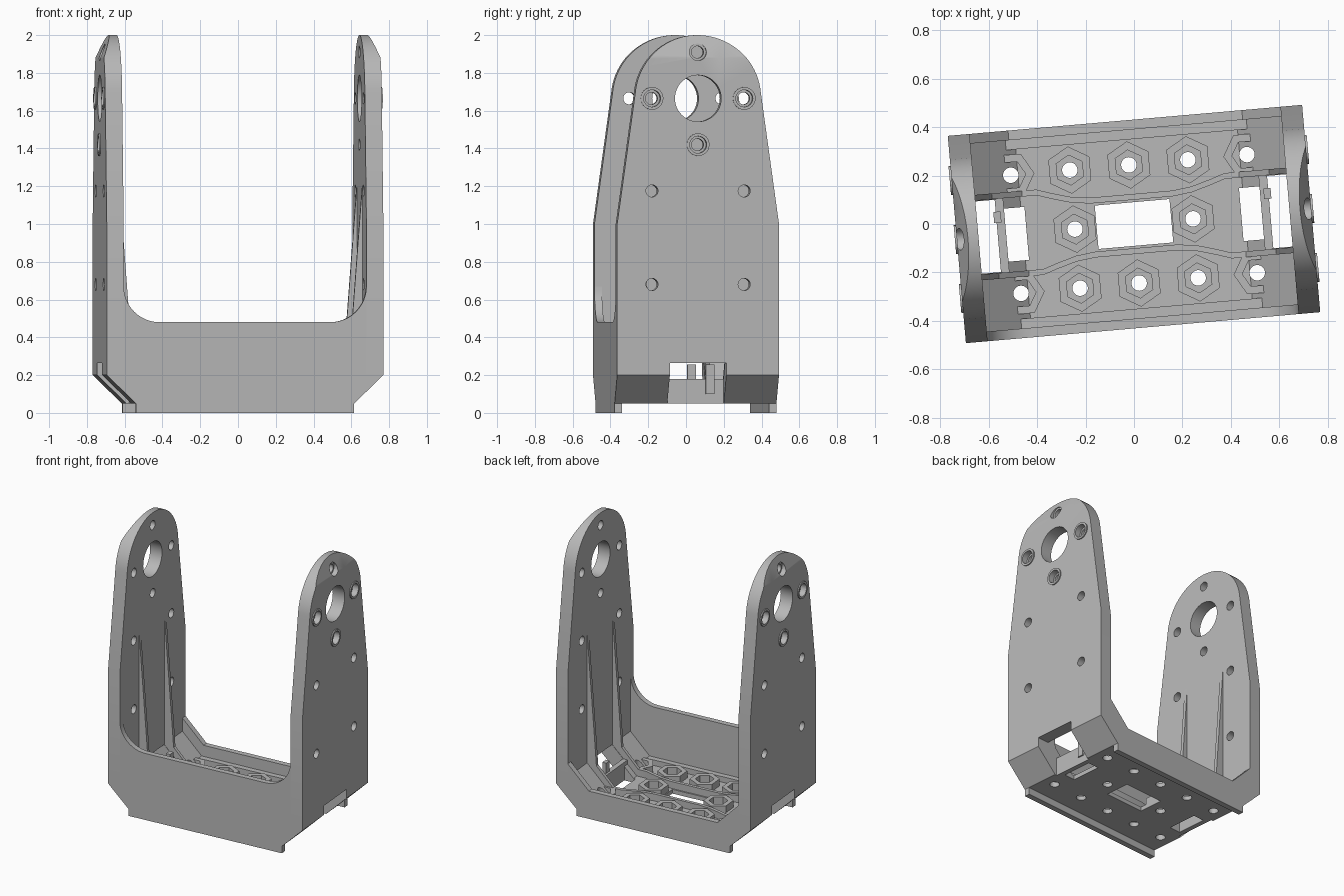
import bpy, bmesh, math
from mathutils import Matrix, Vector

cube = bpy.data.objects.get("Cube")
if cube:
    bpy.data.objects.remove(cube, do_unlink=True)

grey = bpy.data.materials.new("plain grey")
grey.use_nodes = True
GREY = (0.48, 0.48, 0.48, 1)
grey.diffuse_color = GREY
grey.node_tree.nodes["Principled BSDF"].inputs["Base Color"].default_value = GREY

parts = []
U, INNER, V = 0.735, 0.645, 0.43      # outer and inner plate faces, half depth
WALL = 0.39                           # inner face of the long walls
PITCH = 0.245                         # hole spacing


def make(name, bm, keep=True):
    bmesh.ops.recalc_face_normals(bm, faces=bm.faces)
    mesh = bpy.data.meshes.new(name)
    bm.to_mesh(mesh)
    bm.free()
    ob = bpy.data.objects.new(name, mesh)
    bpy.context.collection.objects.link(ob)
    mesh.materials.append(grey)
    if keep:
        parts.append(ob)
    return ob


def prism(bm, profile, axis, lo, hi):
    """Extrude a 2D profile along an axis from lo to hi."""
    def place(p, d):
        return {"x": (d, p[0], p[1]), "y": (p[0], d, p[1]), "z": (p[0], p[1], d)}[axis]
    face = bm.faces.new([bm.verts.new(place(p, lo)) for p in profile])
    ext = bmesh.ops.extrude_face_region(bm, geom=[face])["geom"]
    step = Vector(place((0, 0), hi - lo))
    bmesh.ops.translate(bm, vec=step, verts=[g for g in ext if isinstance(g, bmesh.types.BMVert)])


def ring(cx, cy, r, n=32, start=0.0, sweep=math.tau, closed=True):
    count = n if closed else n + 1
    return [(cx + r * math.cos(start + sweep * i / n), cy + r * math.sin(start + sweep * i / n))
            for i in range(count)]


def rect(a0, b0, a1, b1):
    return [(a0, b0), (a1, b0), (a1, b1), (a0, b1)]


def tube(bm, outer, inner, axis, lo, hi):
    """Hollow prism between two outlines of equal length."""
    n = len(outer)
    for i in range(n):
        j = (i + 1) % n
        prism(bm, [outer[i], outer[j], inner[j], inner[i]], axis, lo, hi)
    bmesh.ops.remove_doubles(bm, verts=bm.verts, dist=1e-5)
    seen = {}
    for f in bm.faces:
        seen.setdefault(frozenset(f.verts), []).append(f)
    bmesh.ops.delete(bm, geom=[f for fs in seen.values() if len(fs) > 1 for f in fs], context="FACES")


def cut(ob, shapes):
    """Subtract prisms (profile, axis, lo, hi) one after another."""
    cutters = []
    for k, s in enumerate(shapes):
        bm = bmesh.new()
        prism(bm, *s)
        c = make("cutter", bm, keep=False)
        c.hide_render = True
        cutters.append(c)
        m = ob.modifiers.new("cut", "BOOLEAN")
        m.operation, m.solver, m.object = "DIFFERENCE", "EXACT", c
    bpy.context.view_layer.update()
    mesh = bpy.data.meshes.new_from_object(ob.evaluated_get(bpy.context.evaluated_depsgraph_get()))
    ob.modifiers.clear()
    ob.data = mesh
    for c in cutters:
        bpy.data.objects.remove(c, do_unlink=True)


# Tall end plates with a rounded top, sloped crown and bearing holes
R, ZC = 0.335, 1.665
HALF_SLOT = 0.15
bolts = [(0, ZC + PITCH), (0, ZC - PITCH), (PITCH, ZC), (-PITCH, ZC)]
for side, label in ((1, "left"), (-1, "right")):
    lo, hi = sorted((side * INNER, side * U))
    bm = bmesh.new()
    outline = [(-V, 0.2), (V, 0.2), (V, 1.0)] + ring(0, ZC, R, 40, 0.08, math.pi - 0.16, False) + [(-V, 1.0)]
    prism(bm, outline, "x", lo, hi)
    plate = make(label + "_end_plate", bm)
    shapes = [(ring(0, ZC, 0.123, 48), "x", lo - 0.1, hi + 0.1)]
    small = bolts + [(s * PITCH, z) for s in (1, -1) for z in (0.68, 1.175)]
    shapes += [(ring(y, z, 0.032, 24), "x", lo - 0.1, hi + 0.1) for y, z in small]
    bore = sorted((side * (U - 0.035), side * (U + 0.1)))
    shapes += [(ring(y, z, 0.045, 24), "x", *bore) for y, z in bolts]
    shapes.append((rect(-HALF_SLOT, 0.1, HALF_SLOT, 0.265), "x", lo - 0.1, hi + 0.1))
    crown = [(side * U, 1.88), (side * 0.685, 2.01), (side * 0.685, 2.2), (side * 0.9, 2.2), (side * 0.9, 1.88)]
    shapes.append((crown, "y", -0.6, 0.6))
    cut(plate, shapes)

    # Raised collars around the bolt holes
    for y, z in bolts[1:]:
        bm = bmesh.new()
        ends = sorted((side * (U - 0.002), side * (U + 0.008)))
        tube(bm, ring(y, z, 0.06, 24), ring(y, z, 0.045, 24), "x", *ends)
        make(label + "_bolt_collar", bm)

    # Tapered stiffening ribs inside the plate
    for s in (1, -1):
        bm = bmesh.new()
        rib = [(INNER, 1.2), (INNER, 0.2), (0.53, 0.1), (0.45, 0.07), (0.45, 0.13), (0.575, 0.26), (0.585, 0.4)]
        v = s * 0.165
        prism(bm, [(side * u, z) for u, z in rib], "y", v - 0.012, v + 0.012)
        make(label + "_plate_rib", bm)

    # Upright strip and catch inside the cable slot
    bm = bmesh.new()
    prism(bm, rect(side * 0.53, -0.16, side * 0.565, 0.16), "z", 0.05, 0.18)
    make(label + "_slot_strip", bm)
    bm = bmesh.new()
    prism(bm, rect(side * 0.545, 0.055, side * 0.575, 0.1), "z", 0.1, 0.255)
    make(label + "_slot_catch", bm)

# Floor with sloped ends, openings and bolt holes
half = [(0.58, 0.05), (U, 0.2), (INNER, 0.2), (INNER, 0.265), (0.46, 0.08)]
bm = bmesh.new()
prism(bm, half + [(-u, z) for u, z in reversed(half)], "y", -WALL, WALL)
floor = make("floor", bm)
holes = [(k * PITCH, s * PITCH) for k in range(-2, 3) for s in (1, -1)] + [(PITCH, 0), (-PITCH, 0)]
shapes = [(ring(x, y, 0.032, 24), "z", -0.1, 0.5) for x, y in holes]
shapes.append((rect(-0.155, -0.09, 0.155, 0.09), "z", -0.1, 0.5))
for s in (1, -1):
    shapes.append((rect(s * 0.445, -0.11, s * 0.53, 0.11), "z", -0.1, 0.5))
    shapes.append((rect(s * 0.53, -HALF_SLOT, s * 0.9, HALF_SLOT), "z", -0.1, 0.5))
cut(floor, shapes)

# Hexagonal nut pockets
for x, y in holes:
    bm = bmesh.new()
    turn = 0 if abs(x) > 0.4 else math.pi / 6
    tube(bm, ring(x, y, 0.098, 6, turn), ring(x, y, 0.062, 6, turn), "z", 0.07, 0.13)
    make("nut_pocket", bm)

# Curved floor ribs between the pocket rows
path = [(0.45, 0.165), (0.39, 0.165), (0.33, 0.145), (0.25, 0.122), (0.17, 0.112)]
path += [(-u, v) for u, v in reversed(path)]
for s, label in ((1, "back"), (-1, "front")):
    bm = bmesh.new()
    band = [(u, s * (v - 0.012)) for u, v in path] + [(u, s * (v + 0.012)) for u, v in reversed(path)]
    prism(bm, band, "z", 0.07, 0.13)
    make(label + "_floor_rib", bm)
    # Low ledge along the wall foot
    bm = bmesh.new()
    prism(bm, [(-0.5, 0.07), (0.5, 0.07), (0.54, 0.12), (-0.54, 0.12)], "y", *sorted((s * 0.35, s * WALL)))
    make(label + "_wall_ledge", bm)

# Long walls with foot rails: tall and filleted in front, low and sloped behind
foot = [(0.58, 0), (0.58, 0.05), (U, 0.2), (INNER, 0.2)]
fillet = ring(INNER - 0.19, 0.67, 0.19, 12, 0, -math.pi / 2, False)
slope = [(INNER, 0.36), (0.485, 0.2)]
for name, top, s in (("front_wall", fillet, -1), ("back_wall", slope, 1)):
    bm = bmesh.new()
    edge = foot + top
    prism(bm, edge + [(-u, z) for u, z in reversed(edge)], "y", *sorted((s * WALL, s * V)))
    make(name, bm)

# Turn the whole bracket slightly and shade it
bpy.ops.object.select_all(action="DESELECT")
for ob in parts:
    ob.data.transform(Matrix.Rotation(math.radians(5), 4, "Z"))
    ob.select_set(True)
bpy.context.view_layer.objects.active = parts[0]
bpy.ops.object.shade_smooth_by_angle(angle=math.radians(30))
